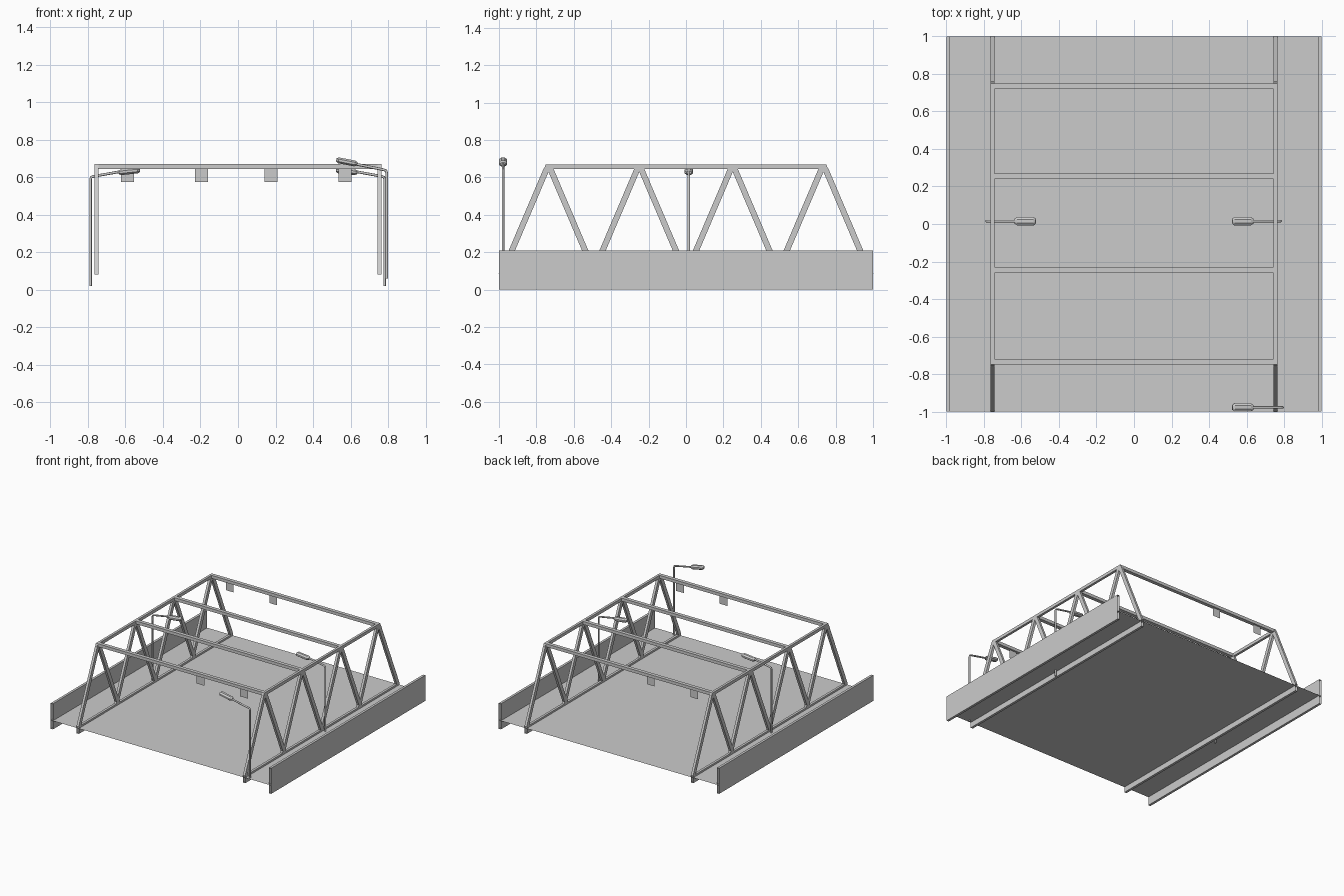
import bpy, bmesh, math
from mathutils import Vector, Matrix

if "Cube" in bpy.data.objects:
    bpy.data.objects.remove(bpy.data.objects["Cube"])


def make(name, bm):
    bmesh.ops.recalc_face_normals(bm, faces=bm.faces)
    me = bpy.data.meshes.new(name)
    bm.to_mesh(me)
    bm.free()
    ob = bpy.data.objects.new(name, me)
    bpy.context.collection.objects.link(ob)
    return ob


def box(name, lo, hi, open_ends=False):
    bm = bmesh.new()
    lo, hi = Vector(lo), Vector(hi)
    bmesh.ops.create_cube(bm, size=1, matrix=Matrix.Translation((lo + hi) / 2)
                          @ Matrix.Diagonal((hi - lo).to_4d()))
    bm.normal_update()
    if open_ends:
        ends = [f for f in bm.faces if abs(f.normal.y) > 0.9]
        bmesh.ops.delete(bm, geom=ends, context='FACES_ONLY')
    return make(name, bm)


def prism(name, outline, x0, x1):
    """Extrude a (y, z) outline from x0 to x1."""
    bm = bmesh.new()
    f = bm.faces.new([bm.verts.new((x0, y, z)) for y, z in outline])
    ext = bmesh.ops.extrude_face_region(bm, geom=[f])
    bmesh.ops.translate(bm, vec=(x1 - x0, 0, 0),
                        verts=[v for v in ext['geom'] if isinstance(v, bmesh.types.BMVert)])
    return make(name, bm)


def sheet(name, corners):
    bm = bmesh.new()
    bm.faces.new([bm.verts.new(c) for c in corners])
    return make(name, bm)


DECK = 0.07
TOP0, TOP1 = 0.645, 0.67

# Thin road deck
sheet("deck", [(-1, -1, DECK), (1, -1, DECK), (1, 1, DECK), (-1, 1, DECK)])

for s, side in ((-1, "left"), (1, "right")):
    xa, xb = sorted((s * 0.745, s * 0.765))
    wa, wb = sorted((s * 0.98, s * 1.0))
    # Parapet and edge girder, open at the ends
    box(side + "_parapet", (wa, -1, DECK), (wb, 1, 0.21), True)
    box(side + "_edge_girder", (wa, -1, 0), (wb, 1, DECK), True)
    # Truss chords
    box(side + "_bottom_chord", (xa, -1, 0.025), (xb, 1, 0.085), True)
    prism(side + "_top_chord", [(-0.76, TOP0), (0.76, TOP0), (0.75, TOP1), (-0.75, TOP1)], xa, xb)
    # Truss diagonals
    for i, apex in enumerate((-0.735, -0.25, 0.25, 0.735)):
        for d in (-1, 1):
            yt = apex + d * 0.008
            yb = apex + d * 0.25
            w = 0.017
            prism(f"{side}_diagonal_{i}_{'front' if d < 0 else 'back'}",
                  [(yb - w, 0.083), (yb + w, 0.083), (yt + w, 0.65), (yt - w, 0.65)], xa, xb)

# Overhead cross beams
for i, y in enumerate((-0.735, -0.245, 0.255, 0.735)):
    box(f"cross_beam_{i}", (-0.745, y - 0.015, TOP0), (0.745, y + 0.015, TOP1))

# Thin hanging signs, a pair at each portal
for y, xs in ((-0.735, (0.175, 0.57)), (0.735, (-0.59, -0.195))):
    for i, x in enumerate(xs):
        sheet(f"{'front' if y < 0 else 'back'}_sign_{i}",
              [(x - 0.035, y, 0.575), (x + 0.035, y, 0.575),
               (x + 0.035, y, TOP0), (x - 0.035, y, TOP0)])


def lamp(name, s, x, y, z0, z1, rise, head, tilt):
    """Street lamp: bent pole and a lantern of lofted octagons."""
    cu = bpy.data.curves.new(name + "_pole", 'CURVE')
    cu.dimensions = '3D'
    cu.bevel_depth = 0.007
    cu.bevel_resolution = 2
    cu.use_fill_caps = True
    pts = [(x, z0), (x, z1 - 0.015), (x - 0.004, z1 - 0.004), (x - 0.015, z1),
           (0.62, z1 + rise)]
    sp = cu.splines.new('POLY')
    sp.points.add(len(pts) - 1)
    for p, (px, pz) in zip(sp.points, pts):
        p.co = (s * px, y, pz, 1)
    bpy.context.collection.objects.link(bpy.data.objects.new(name + "_pole", cu))

    bm = bmesh.new()
    rings = []
    for u, k in ((-0.057, 0.55), (-0.045, 1), (0.042, 1), (0.057, 0.6)):
        ring = []
        for a in range(8):
            t = math.radians(22.5 + 45 * a)
            ly, lz = 0.024 * k * math.cos(t), 0.017 * k * math.sin(t)
            px = 0.58 + u * math.cos(tilt) + lz * math.sin(tilt)
            pz = head - u * math.sin(tilt) + lz * math.cos(tilt)
            ring.append(bm.verts.new((s * px, y + ly, pz)))
        rings.append(ring)
    for r0, r1 in zip(rings, rings[1:]):
        for a in range(8):
            b = (a + 1) % 8
            bm.faces.new((r0[a], r0[b], r1[b], r1[a]))
    bm.faces.new(rings[0])
    bm.faces.new(rings[-1])
    make(name + "_head", bm)


lamp("left_lamp", -1, 0.786, 0.015, 0.02, 0.605, 0.027, 0.632, math.radians(6))
lamp("right_lamp", 1, 0.782, 0.015, 0.02, 0.605, 0.027, 0.632, math.radians(6))
lamp("front_lamp", 1, 0.793, -0.978, 0.06, 0.64, 0.032, 0.682, math.radians(11))
